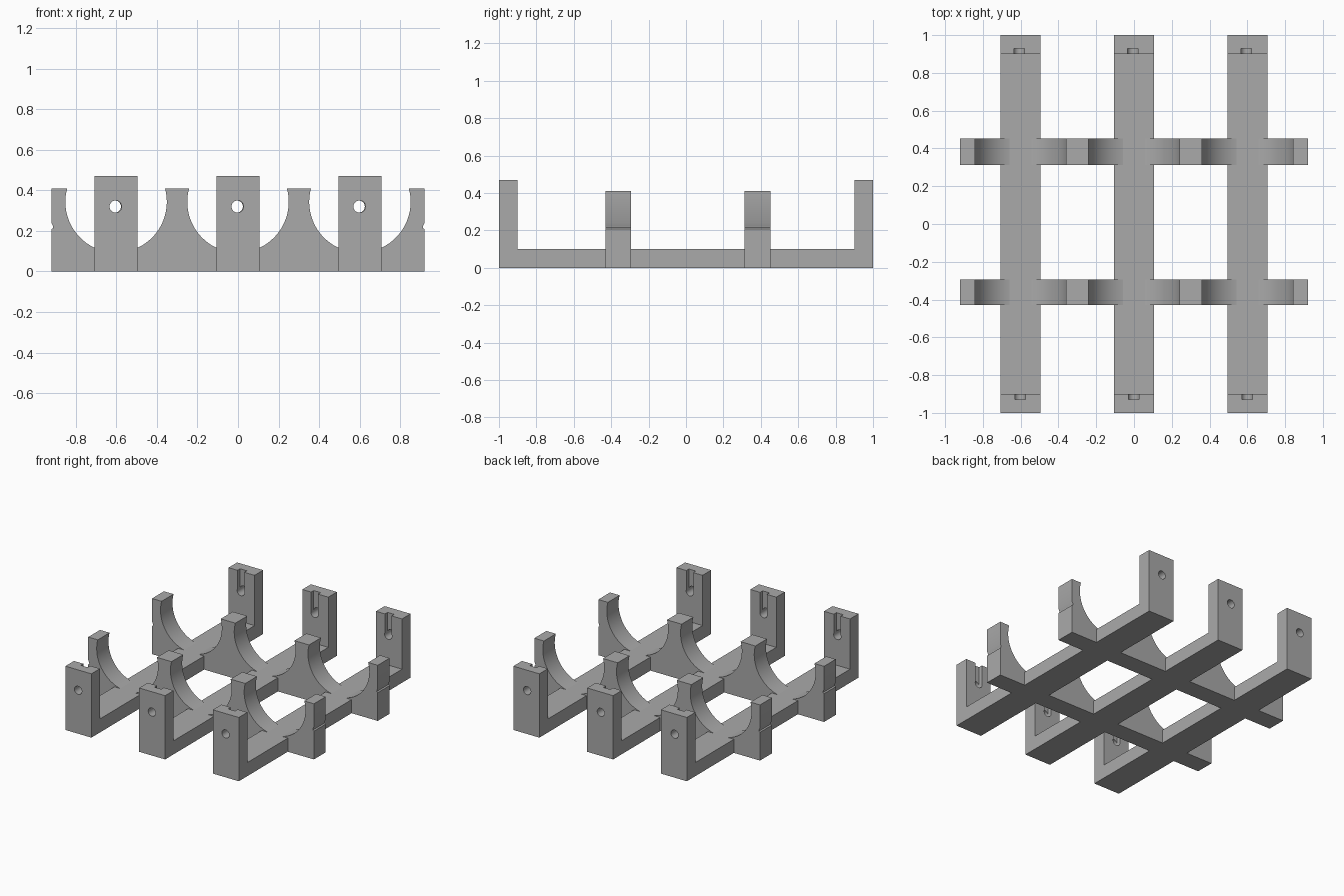
import bpy, bmesh, math
from mathutils import Vector

cube = bpy.data.objects.get("Cube")
if cube:
    bpy.data.objects.remove(cube, do_unlink=True)

grey = bpy.data.materials.new("plain grey")
grey.use_nodes = True
GREY = (0.40, 0.40, 0.40, 1)
grey.diffuse_color = GREY
grey.node_tree.nodes["Principled BSDF"].inputs["Base Color"].default_value = GREY

RAIL_X = (-0.601, 0.0, 0.601)
RAIL_W, RAIL_H, POST_H, POST_T = 0.212, 0.10, 0.47, 0.10
HOLE_Z, HOLE_R = 0.32, 0.03
SLOT_R, SLOT_D = 0.028, 0.03
CRADLE_Y = ((-0.43, -0.293), (0.313, 0.452))
CRADLE_X, CRADLE_H = 0.92, 0.41
RING_Z, RING_R = 0.343, 0.25


def prism(name, points, offset):
    """Extrude a closed 3D outline by an offset."""
    bm = bmesh.new()
    face = bm.faces.new([bm.verts.new(p) for p in points])
    ext = bmesh.ops.extrude_face_region(bm, geom=[face])
    verts = [g for g in ext["geom"] if isinstance(g, bmesh.types.BMVert)]
    bmesh.ops.translate(bm, verts=verts, vec=Vector(offset))
    bmesh.ops.recalc_face_normals(bm, faces=bm.faces[:])
    mesh = bpy.data.meshes.new(name)
    bm.to_mesh(mesh)
    bm.free()
    mesh.materials.append(grey)
    obj = bpy.data.objects.new(name, mesh)
    bpy.context.collection.objects.link(obj)
    return obj


def activate(obj):
    bpy.ops.object.select_all(action='DESELECT')
    obj.select_set(True)
    bpy.context.view_layer.objects.active = obj


def cut(obj, cutter):
    """Subtract the cutter and discard it."""
    cutter.hide_render = True
    mod = obj.modifiers.new("cut", 'BOOLEAN')
    mod.operation = 'DIFFERENCE'
    mod.solver = 'EXACT'
    mod.object = cutter
    activate(obj)
    bpy.ops.object.modifier_apply(modifier=mod.name)
    bpy.data.objects.remove(cutter, do_unlink=True)


def arc(cx, cz, r, a0, a1, n):
    return [(cx + r * math.cos(a0 + (a1 - a0) * i / n),
             cz + r * math.sin(a0 + (a1 - a0) * i / n)) for i in range(n + 1)]


def smooth(obj):
    activate(obj)
    bpy.ops.object.shade_smooth_by_angle(angle=math.radians(30))


# Rails with an upright post at each end
inner = 1 - POST_T
rail_profile = [(-1, 0), (1, 0), (1, POST_H), (inner, POST_H), (inner, RAIL_H),
                (-inner, RAIL_H), (-inner, POST_H), (-1, POST_H)]
for side, cx in zip(("right", "middle", "left"), RAIL_X):
    rail = prism(f"{side}_rail", [(cx - RAIL_W / 2, y, z) for y, z in rail_profile],
                 (RAIL_W, 0, 0))
    for sy, dx in ((-1, -0.002), (1, -0.006)):
        x = cx + dx
        # Through hole, set slightly off centre at the back
        ring = arc(x, HOLE_Z, HOLE_R, 0, 2 * math.pi, 28)[:-1]
        cut(rail, prism("hole_cutter", [(px, sy * 0.85, pz) for px, pz in ring],
                        (0, sy * 0.2, 0)))
        # Round-bottomed slot on the inner face, open at the top
        slot = arc(x, HOLE_Z, SLOT_R, math.pi, 2 * math.pi, 14)
        slot += [(x + SLOT_R, POST_H + 0.05), (x - SLOT_R, POST_H + 0.05)]
        cut(rail, prism("slot_cutter", [(px, sy * 0.85, pz) for px, pz in slot],
                        (0, sy * (0.05 + SLOT_D), 0)))
    smooth(rail)

# Cross cradles: three round scoops and a small notch on each outer end
notch = [(CRADLE_X, 0.208), (CRADLE_X - 0.009, 0.214),
         (CRADLE_X - 0.007, 0.226), (CRADLE_X, 0.24)]
rise = math.asin((CRADLE_H - RING_Z) / RING_R)
profile = [(-CRADLE_X, 0), (CRADLE_X, 0)] + notch + [(CRADLE_X, CRADLE_H)]
for cx in reversed(RAIL_X):
    profile += arc(cx, RING_Z, RING_R, rise, -math.pi - rise, 48)
profile += [(-CRADLE_X, CRADLE_H)] + [(-x, z) for x, z in reversed(notch)]
for name, (y0, y1) in zip(("front_cradle", "back_cradle"), CRADLE_Y):
    smooth(prism(name, [(x, y0, z) for x, z in profile], (0, y1 - y0, 0)))
